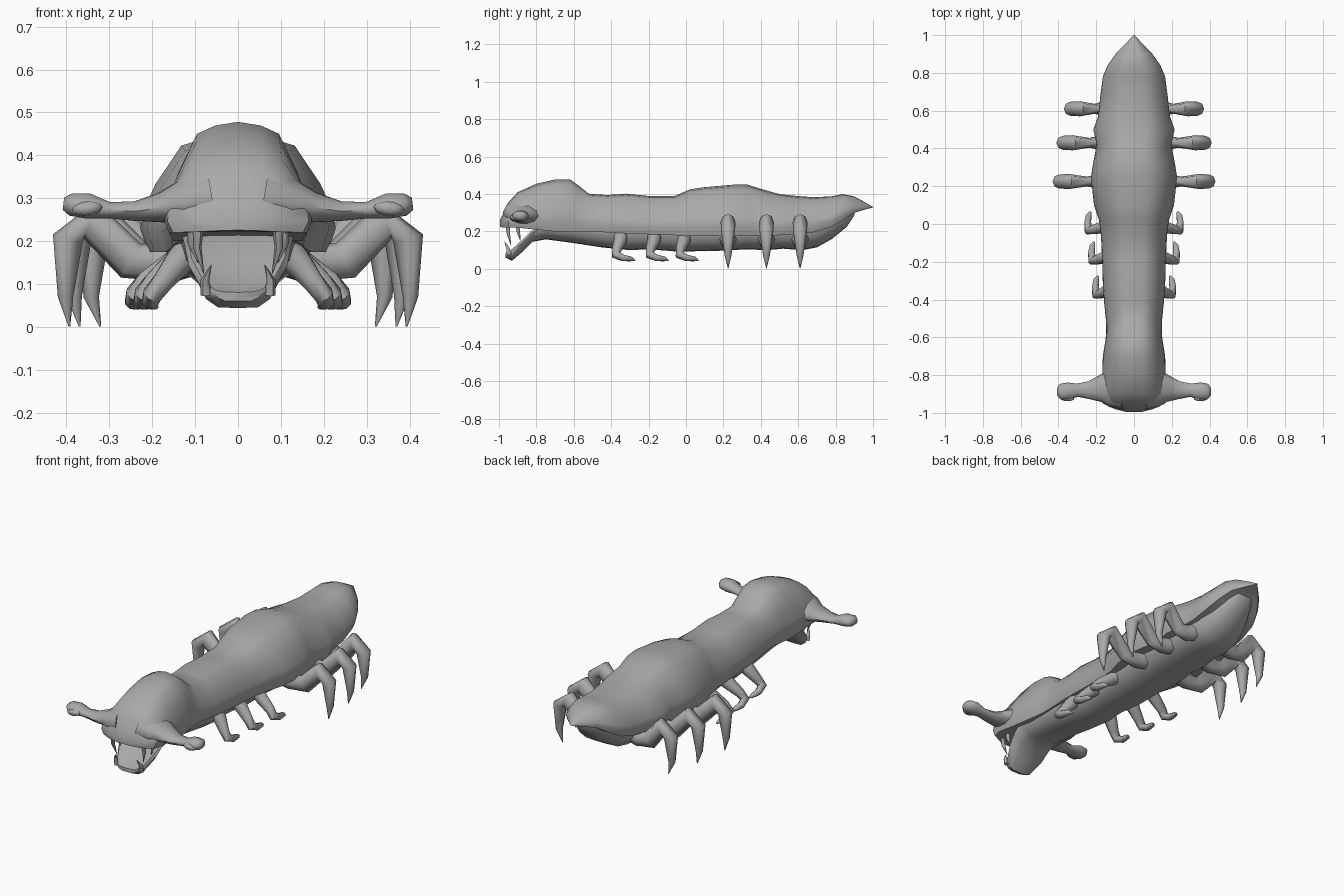
import bpy, bmesh, math
from mathutils import Vector

hide = bpy.data.materials.new("grey_hide")
hide.diffuse_color = (0.4, 0.4, 0.4, 1)


def loft(name, rings, angle=50):
    """Skin a row of closed rings, cap both ends and shade it smooth."""
    bm = bmesh.new()
    rows = [[bm.verts.new(p) for p in ring] for ring in rings]
    n = len(rows[0])
    for a, b in zip(rows, rows[1:]):
        for i in range(n):
            j = (i + 1) % n
            bm.faces.new((a[i], a[j], b[j], b[i]))
    bm.faces.new(rows[0])
    bm.faces.new(rows[-1])
    bmesh.ops.recalc_face_normals(bm, faces=bm.faces)
    mesh = bpy.data.meshes.new(name)
    bm.to_mesh(mesh)
    bm.free()
    mesh.materials.append(hide)
    obj = bpy.data.objects.new(name, mesh)
    bpy.context.collection.objects.link(obj)
    bpy.ops.object.select_all(action='DESELECT')
    obj.select_set(True)
    bpy.context.view_layer.objects.active = obj
    bpy.ops.object.shade_smooth_by_angle(angle=math.radians(angle))
    return obj


def body_loft(name, stations, half):
    """Stations are y, half width, low z, high z; half is a unit half section."""
    outline = half + [(-x, z) for x, z in reversed(half) if x > 0]
    loft(name, [[(x * w, y, lo + z * (hi - lo)) for x, z in outline]
                for y, w, lo, hi in stations])


def limb(name, side, path, radii, ref, sides=8):
    """Tapered tube; radii are (along ref, across ref) at each path point."""
    pts = [Vector(p) for p in path]
    rings = []
    for i, p in enumerate(pts):
        t = (pts[min(i + 1, len(pts) - 1)] - pts[max(i - 1, 0)]).normalized()
        u = Vector(ref)
        u = (u - t * u.dot(t)).normalized()
        v = t.cross(u)
        ring = []
        for k in range(sides):
            a = 2 * math.pi * k / sides
            q = p + u * math.cos(a) * radii[i][0] + v * math.sin(a) * radii[i][1]
            ring.append((q.x * side, q.y, q.z))
        rings.append(ring)
    loft(name, rings, 60)


# Domed head and back shell
body_loft("head_and_back", [
    (-0.995, .04, .225, .26), (-0.98, .10, .222, .29), (-0.95, .165, .22, .355),
    (-0.90, .175, .22, .41), (-0.80, .168, .21, .455), (-0.70, .165, .20, .478),
    (-0.62, .152, .20, .478), (-0.58, .147, .20, .45), (-0.52, .147, .20, .402),
    (-0.42, .158, .195, .395), (-0.32, .165, .19, .402), (-0.20, .168, .185, .39),
    (-0.06, .175, .18, .39), (0.02, .185, .175, .425), (0.10, .212, .175, .437),
    (0.25, .228, .175, .45), (0.33, .215, .175, .45), (0.42, .198, .175, .422),
    (0.50, .215, .18, .40), (0.57, .19, .185, .392), (0.68, .178, .195, .383),
    (0.78, .165, .225, .388), (0.84, .14, .26, .40), (0.90, .098, .30, .387),
    (0.96, .04, .318, .355), (1.0, .002, .328, .332)],
    [(0, 1), (.32, .97), (.58, .9), (.84, .58), (.97, .35), (1, .2), (.92, 0), (0, .02)])

# Belly running forward into the dropped jaw
body_loft("belly_and_jaw", [
    (-0.965, .055, .06, .085), (-0.93, .085, .044, .105), (-0.87, .115, .095, .16),
    (-0.82, .125, .145, .21), (-0.75, .135, .158, .25), (-0.60, .128, .138, .25),
    (-0.45, .132, .115, .24), (-0.30, .14, .10, .24), (-0.20, .135, .105, .24),
    (-0.05, .148, .093, .24), (0.10, .15, .095, .24), (0.22, .17, .098, .24),
    (0.32, .155, .105, .24), (0.43, .165, .10, .24), (0.52, .15, .108, .24),
    (0.62, .155, .10, .25), (0.70, .14, .115, .26), (0.78, .115, .16, .29),
    (0.86, .08, .225, .32), (0.90, .05, .285, .33)],
    [(0, 0), (.55, .03), (.88, .35), (1, .75), (.94, 1), (.6, .88), (0, .82)])

for side, label in ((1, "right"), (-1, "left")):
    # Sideways eye stalk with a swollen end
    limb("eye_stalk_" + label, side,
         [(.06, -.87, .30), (.13, -.87, .288), (.18, -.872, .278), (.24, -.88, .270),
          (.30, -.88, .272), (.35, -.885, .282), (.39, -.888, .285), (.407, -.888, .287)],
         [(.11, .075), (.10, .055), (.07, .036), (.047, .024),
          (.035, .02), (.046, .031), (.042, .027), (.02, .015)], (0, 1, 0), 10)
    # Almond eye on the front of the stalk end
    limb("eye_" + label, side,
         [(.352, -.91, .276), (.352, -.93, .276), (.352, -.938, .276)],
         [(.038, .019), (.034, .016), (.014, .007)], (1, 0, -.1), 10)

    # Fangs of both jaws
    for k, (x, y, z0, z1, dy) in enumerate(((.092, -.955, .245, .125, .02),
                                            (.105, -.90, .24, .15, .015),
                                            (.074, -.945, .075, .145, -.025))):
        limb("fang_%s_%d" % (label, k + 1), side,
             [(x, y, z0), (x + .003, y + dy * .3, (z0 + z1) / 2), (x - .012, y + dy, z1)],
             [(.014, .014), (.010, .010), (.001, .001)], (1, 0, 0), 6)

    # Short hooked front legs
    for k, y in enumerate((-.36, -.18, -.02)):
        d = .02 * k
        limb("front_leg_%s_%d" % (label, k + 1), side,
             [(.09, y + .01, .20), (.135, y + .01, .155), (.175 + d, y - .01, .105),
              (.20 + d, y - .015, .075), (.205 + d, y + .025, .058),
              (.20 + d, y + .065, .053), (.19 + d, y + .085, .045)],
             [(.04, .045), (.036, .036), (.026, .026), (.024, .024),
              (.02, .018), (.016, .013), (.005, .004)], (1, .3, .4))

    # Long arched rear legs ending in points
    for k, (y, d) in enumerate(((.225, 0), (.43, .02), (.61, .06))):
        limb("rear_leg_%s_%d" % (label, k + 1), side,
             [(.09, y, .175), (.17 - d * .3, y, .15), (.25 - d * .7, y, .155),
              (.345 - d, y, .25), (.397 - d, y, .205), (.402 - d, y, .07),
              (.393 - d * 1.2, y, .001)],
             [(.055, .05), (.042, .045), (.026, .046), (.04, .046),
              (.037, .036), (.018, .018), (.001, .002)], (0, 1, 0))
